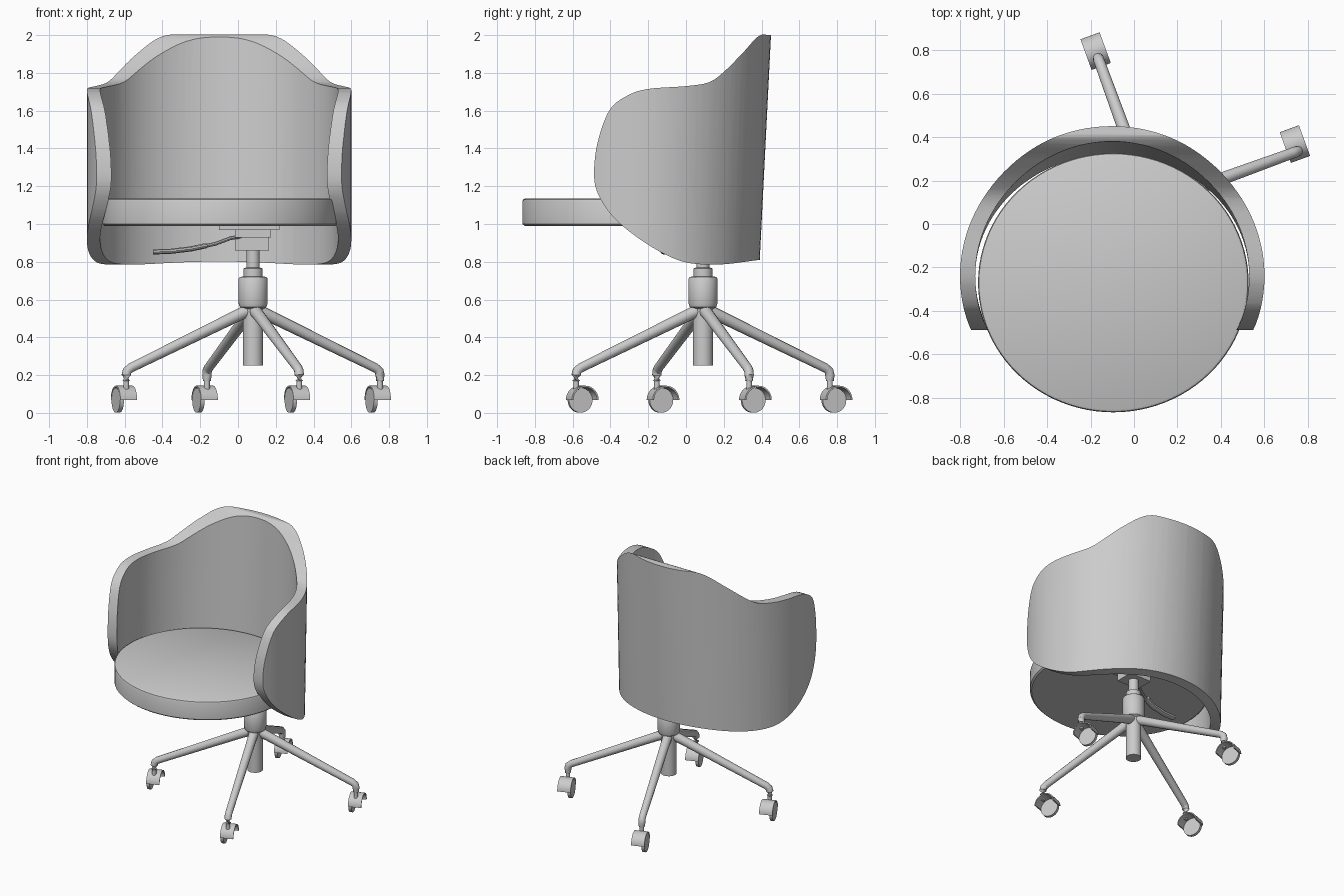
import bpy, bmesh, math
from mathutils import Matrix, Vector

cube = bpy.data.objects.get("Cube")
if cube:
    bpy.data.objects.remove(cube, do_unlink=True)

grey = bpy.data.materials.new("light_grey")
grey.use_nodes = True
grey.diffuse_color = (0.6, 0.6, 0.6, 1)
grey.node_tree.nodes["Principled BSDF"].inputs["Base Color"].default_value = (0.6, 0.6, 0.6, 1)


def finish(name, bm, angle=35):
    """Turn a bmesh into a named, shaded object."""
    bmesh.ops.recalc_face_normals(bm, faces=bm.faces)
    mesh = bpy.data.meshes.new(name)
    bm.to_mesh(mesh)
    bm.free()
    mesh.materials.append(grey)
    obj = bpy.data.objects.new(name, mesh)
    bpy.context.collection.objects.link(obj)
    smooth(obj, angle)
    return obj


def smooth(obj, angle=35):
    bpy.ops.object.select_all(action='DESELECT')
    obj.select_set(True)
    bpy.context.view_layer.objects.active = obj
    bpy.ops.object.shade_smooth_by_angle(angle=math.radians(angle))


def skin(bm, rings, closed=False, caps=True):
    """Join rings of points with quads, with optional end caps."""
    rows = [[bm.verts.new(p) for p in ring] for ring in rings]
    pairs = list(zip(rows, rows[1:])) + ([(rows[-1], rows[0])] if closed else [])
    for a, b in pairs:
        for i in range(len(a)):
            j = (i + 1) % len(a)
            bm.faces.new((a[i], a[j], b[j], b[i]))
    if caps and not closed:
        bm.faces.new(rows[0])
        bm.faces.new(rows[-1])


def circle(cx, cy, z, rx, ry, n=32):
    steps = [2 * math.pi * i / n for i in range(n)]
    return [Vector((cx + rx * math.cos(t), cy + ry * math.sin(t), z)) for t in steps]


def lathe(name, cx, cy, profile, squash=1, n=32):
    bm = bmesh.new()
    skin(bm, [circle(cx, cy, z, r, r * squash, n) for r, z in profile])
    return finish(name, bm)


def tube(name, path, radii, n=12, width=1):
    """Tapered tube along a path; width flattens or widens it sideways."""
    path = [Vector(p) for p in path]
    rings = []
    for i, p in enumerate(path):
        d = (path[min(i + 1, len(path) - 1)] - path[max(i - 1, 0)]).normalized()
        side = d.cross(Vector((0, 0, 1)))
        side = side.normalized() if side.length > 0.01 else Vector((1, 0, 0))
        up = side.cross(d)
        rings.append([p + radii[i] * (side * width * math.cos(a) + up * math.sin(a))
                      for a in (2 * math.pi * k / n for k in range(n))])
    bm = bmesh.new()
    skin(bm, rings)
    return finish(name, bm)


def box(name, centre, size):
    bm = bmesh.new()
    bmesh.ops.create_cube(bm, size=1, matrix=Matrix.Translation(centre) @ Matrix.Diagonal((*size, 1)))
    return finish(name, bm)


def spline(points, steps=5):
    """Smooth curve through the given points."""
    pts = [Vector(p) for p in points]
    out = []
    for i in range(len(pts) - 1):
        a, b, c, d = pts[max(i - 1, 0)], pts[i], pts[i + 1], pts[min(i + 2, len(pts) - 1)]
        for k in range(steps):
            t = k / steps
            out.append(0.5 * (2 * b + (c - a) * t + (2 * a - 5 * b + 4 * c - d) * t ** 2
                              + (3 * b - a - 3 * c + d) * t ** 3))
    return out + [pts[-1]]


# Seat cushion
lathe("seat", -0.095, -0.27,
      [(0.61, 0.99), (0.622, 1.0), (0.622, 1.12), (0.618, 1.13), (0.608, 1.135)], 0.958, 96)

# Wraparound back: leaning ring trimmed by a side outline
SX, SY = -0.1, -0.24
bm = bmesh.new()
skin(bm, [circle(SX, SY, z, r, r + lean, 112) for r, z, lean in
          ((0.7, 0.7, -0.075), (0.7, 2.1, -0.005), (0.63, 2.1, -0.005), (0.63, 0.7, -0.075))],
     closed=True)
shell = finish("backrest_shell", bm)

outline = spline([(0.6, 2.0), (0.45, 2.0), (0.385, 1.995), (0.3, 1.905), (0.2, 1.805), (0.12, 1.75),
                  (0, 1.73), (-0.2, 1.715), (-0.31, 1.68), (-0.4, 1.61), (-0.455, 1.48),
                  (-0.483, 1.34), (-0.48, 1.2), (-0.42, 1.08), (-0.33, 0.985), (-0.2, 0.89),
                  (-0.07, 0.82), (0.04, 0.79), (0.2, 0.787), (0.39, 0.81), (0.6, 0.83)])
bm = bmesh.new()
skin(bm, [[(x, p.x, p.y) for p in outline] for x in (-1, 1)])
cutter = finish("shell_cutter", bm)
cutter.hide_render = True
trim = shell.modifiers.new("trim", 'BOOLEAN')
trim.operation, trim.solver, trim.object = 'INTERSECT', 'EXACT', cutter
bpy.context.view_layer.objects.active = shell
bpy.ops.object.modifier_apply(modifier=trim.name)
bpy.data.objects.remove(cutter, do_unlink=True)
smooth(shell)

# Gas column and hub
CX, CY = 0.08, 0.09
lathe("column", CX, CY, [(0.053, 0.25), (0.053, 0.55), (0.07, 0.56), (0.077, 0.58), (0.077, 0.71),
                         (0.07, 0.72), (0.05, 0.722), (0.05, 0.765), (0.035, 0.77), (0.035, 0.96)])

# Tilt mechanism and lever
box("mount_plate", (0.06, CY, 0.98), (0.32, 0.3, 0.025))
box("mechanism_box", (CX, CY, 0.95), (0.19, 0.22, 0.045))
box("mechanism_lower", (0.075, CY, 0.9), (0.18, 0.14, 0.08))
tube("lever_rod", [(0.05, 0.05, 0.94), (-0.04, -0.01, 0.925), (-0.12, -0.05, 0.895),
                   (-0.19, -0.08, 0.88)], [0.01] * 4, 8)
tube("lever_paddle", [(-0.17, -0.07, 0.885), (-0.25, -0.1, 0.868), (-0.36, -0.11, 0.855),
                      (-0.45, -0.11, 0.852)], [0.014] * 4, 10, 1.8)

# Four splayed legs, each with a castor; all castors point the same way
TURN = math.radians(20)
for i, place in enumerate(("left", "back", "right", "front")):
    a = TURN + i * math.pi / 2
    foot = [(0.02, 0.545), (0.1, 0.51), (0.69, 0.238), (0.71, 0.222), (0.715, 0.2), (0.715, 0.17)]
    tube(place + "_leg", [(CX + r * math.cos(a), CY + r * math.sin(a), z) for r, z in foot],
         [0.034, 0.032, 0.025, 0.025, 0.025, 0.021])
    ex, ey = CX + 0.715 * math.cos(a), CY + 0.715 * math.sin(a)
    lathe(place + "_castor_stem", ex, ey, [(0.015, 0.12), (0.015, 0.175)], n=16)

    # Local frame: x along the axle, y along the rolling direction
    frame = Matrix.Translation((ex, ey, 0.069)) @ Matrix.Rotation(TURN, 4, 'Z') \
        @ Matrix.Translation((0, 0.035, 0))
    bm = bmesh.new()
    arch = [math.pi * k / 20 for k in range(21)]
    section = [(r * math.cos(t), r * math.sin(t)) for r, ts in
               ((0.075, arch), (0.067, arch[::-1])) for t in ts]
    skin(bm, [[frame @ Vector((x, y, z)) for y, z in section] for x in (-0.047, 0.047)])
    finish(place + "_castor_hood", bm)

    bm = bmesh.new()
    bmesh.ops.create_cone(bm, cap_ends=True, segments=32, radius1=0.066, radius2=0.066, depth=0.022,
                          matrix=frame @ Matrix.Translation((-0.035, 0, -0.002))
                          @ Matrix.Rotation(math.pi / 2, 4, 'Y'))
    finish(place + "_castor_wheel", bm)
